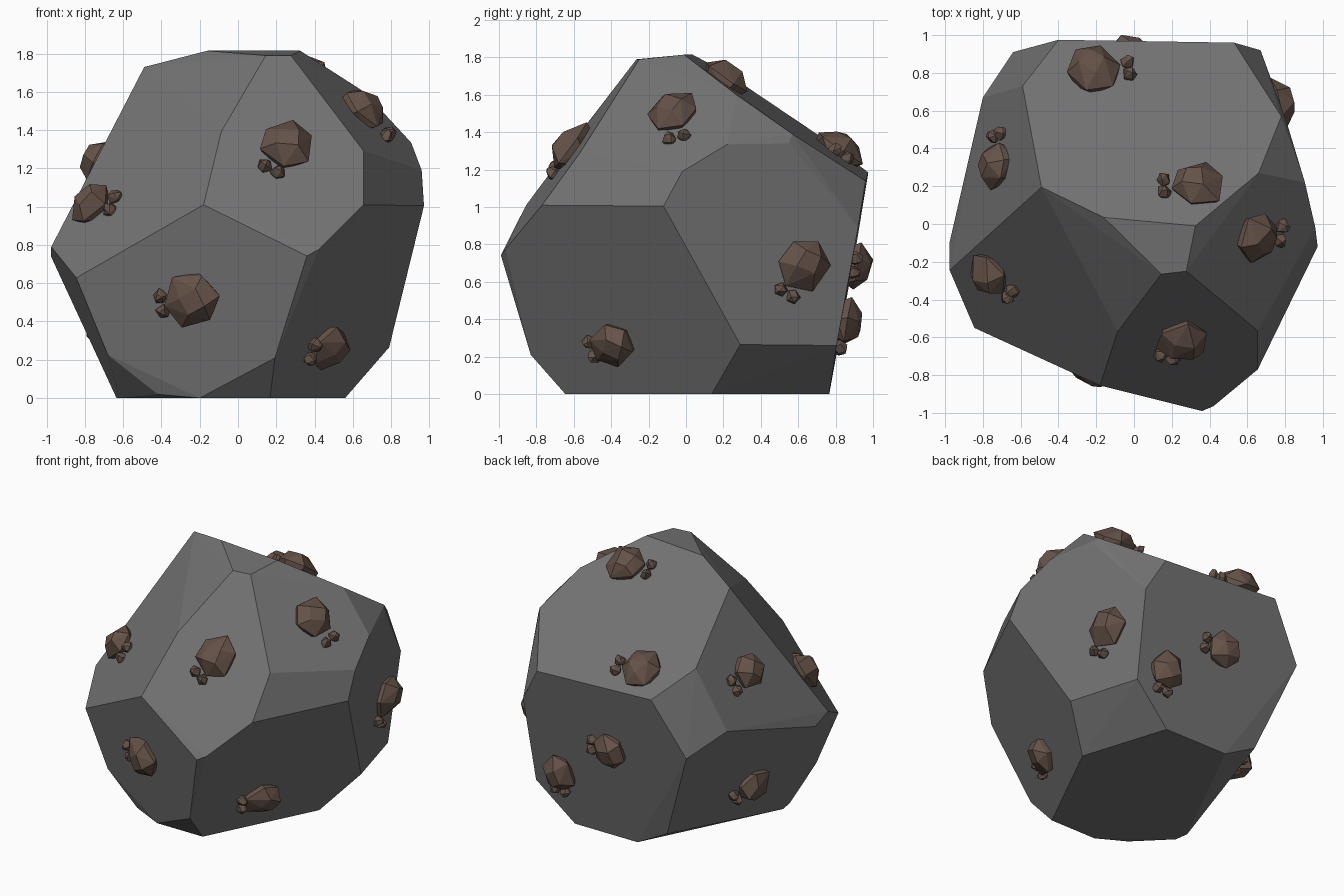
import bpy, bmesh, random
from math import cos, sin, pi, radians
from mathutils import Vector
from mathutils.bvhtree import BVHTree

if "Cube" in bpy.data.objects:
    bpy.data.objects.remove(bpy.data.objects["Cube"])

random.seed(4)


def material(name, rgb):
    m = bpy.data.materials.new(name)
    m.diffuse_color = (*rgb, 1)
    m.use_nodes = True
    m.node_tree.nodes["Principled BSDF"].inputs["Base Color"].default_value = m.diffuse_color
    return m


def add_hull(bm, points):
    """Convex solid around the points."""
    verts = [bm.verts.new(p) for p in points]
    res = bmesh.ops.convex_hull(bm, input=verts)
    loose = {v for v in res["geom_interior"] + res["geom_unused"]
             if isinstance(v, bmesh.types.BMVert)}
    bmesh.ops.delete(bm, geom=list(loose), context="VERTS")


def finish(bm, name, mat):
    bmesh.ops.recalc_face_normals(bm, faces=bm.faces[:])
    me = bpy.data.meshes.new(name)
    bm.to_mesh(me)
    me.materials.append(mat)
    bpy.context.collection.objects.link(bpy.data.objects.new(name, me))


# Boulder: convex faceted block, defined by its corners
corners = [
    # crown and front slopes
    (-.16, .035, 1.815), (.325, -.01, 1.815), (.145, -.265, 1.79), (.277, -.25, 1.79),
    (-.087, -.57, 1.393), (-.18, -.855, 1.01), (.655, -.565, 1.293), (.655, -.77, 1.01),
    (.42, -.965, .775), (.36, -.99, .743),
    # right side
    (.972, -.12, 1.005), (.96, -.02, 1.19), (.905, .22, 1.335), (.805, .55, 1.34),
    (.67, .92, .89), (.646, .805, .26), (.79, .29, .265),
    # back rim of the sloping top
    (.66, .27, 1.60), (.78, .57, 1.39), (.53, .96, 1.14), (-.40, .975, 1.185),
    (-.59, .73, 1.37), (-.49, .195, 1.73),
    # left side
    (-.64, .91, .794), (-.80, .67, .946), (-.976, -.245, .79), (-.976, -.095, .737),
    (-.845, -.55, .628), (-.68, -.53, .225), (-.39, .775, .13), (.193, -.83, .21),
    # base
    (.56, .137, 0), (.167, -.645, 0), (-.2, -.645, 0), (-.42, -.56, .02),
    (-.62, -.31, 0), (-.635, -.21, 0), (-.145, .766, 0), (.36, .765, 0),
]
bm = bmesh.new()
add_hull(bm, corners)
tree = BVHTree.FromBMesh(bm)
bmesh.ops.dissolve_limit(bm, angle_limit=radians(3), verts=bm.verts[:], edges=bm.edges[:])
finish(bm, "boulder", material("dark_stone", (.17, .17, .17)))


def crystal(bm, centre, n, u, radius, height, sides):
    """Faceted lump on the surface: wide foot, belly and a smaller broken top."""
    w = n.cross(u)
    lean = random.uniform(-.25, .25) * radius
    pts = []
    for count, r, h in ((sides, .8, -.3), (sides, 1.0, .3), (sides - 2, .5, 1.0)):
        turn = random.uniform(0, pi)
        for i in range(count):
            a = turn + 2 * pi * (i + random.uniform(-.15, .15)) / count
            rr = radius * r * random.uniform(.9, 1.1)
            off = lean if h == 1.0 else 0
            pts.append(centre + u * (rr * cos(a) + off) + w * rr * sin(a)
                       + n * height * h * random.uniform(.85, 1.05))
    add_hull(bm, pts)


# Ore chunks: (centre, where its small shards sit, radius)
chunks = [
    ((-.23, -.74, .52), (-.41, -.69, .49), .155),
    ((-.76, -.25, 1.0), (-.65, -.38, 1.02), .12),
    ((.26, -.61, 1.32), (.17, -.72, 1.20), .15),
    ((.65, -.07, 1.51), (.79, -.05, 1.37), .14),
    ((.46, -.39, .27), (.38, -.51, .24), .135),
    ((.74, .62, .69), (.77, .54, .53), .145),
    ((.34, .19, 1.66), (.15, .20, 1.69), .145),
    ((-.22, .80, 1.28), (-.02, .82, 1.27), .15),
    ((-.71, .31, 1.22), (-.70, .48, 1.17), .13),
    ((-.02, .89, .68), (.14, .89, .69), .13),
    ((.43, .845, .39), (.44, .81, .24), .135),
    ((-.69, .22, .38), (-.61, .33, .29), .125),
]
ore = material("brown_ore", (.13, .085, .065))
for i, (pos, shard_pos, radius) in enumerate(chunks, 1):
    bm = bmesh.new()
    base, n, *_ = tree.find_nearest(Vector(pos))
    side, *_ = tree.find_nearest(Vector(shard_pos))
    u = (side - base)
    u = (u - n * u.dot(n)).normalized()
    w = n.cross(u)
    crystal(bm, base, n, u, radius, .105, 6)
    # two small shards beside the lump
    for s in (-1, 1):
        crystal(bm, side + w * .04 * s - u * .01, n, u, .04, .05, 5)
    finish(bm, f"ore_chunk_{i}", ore)
